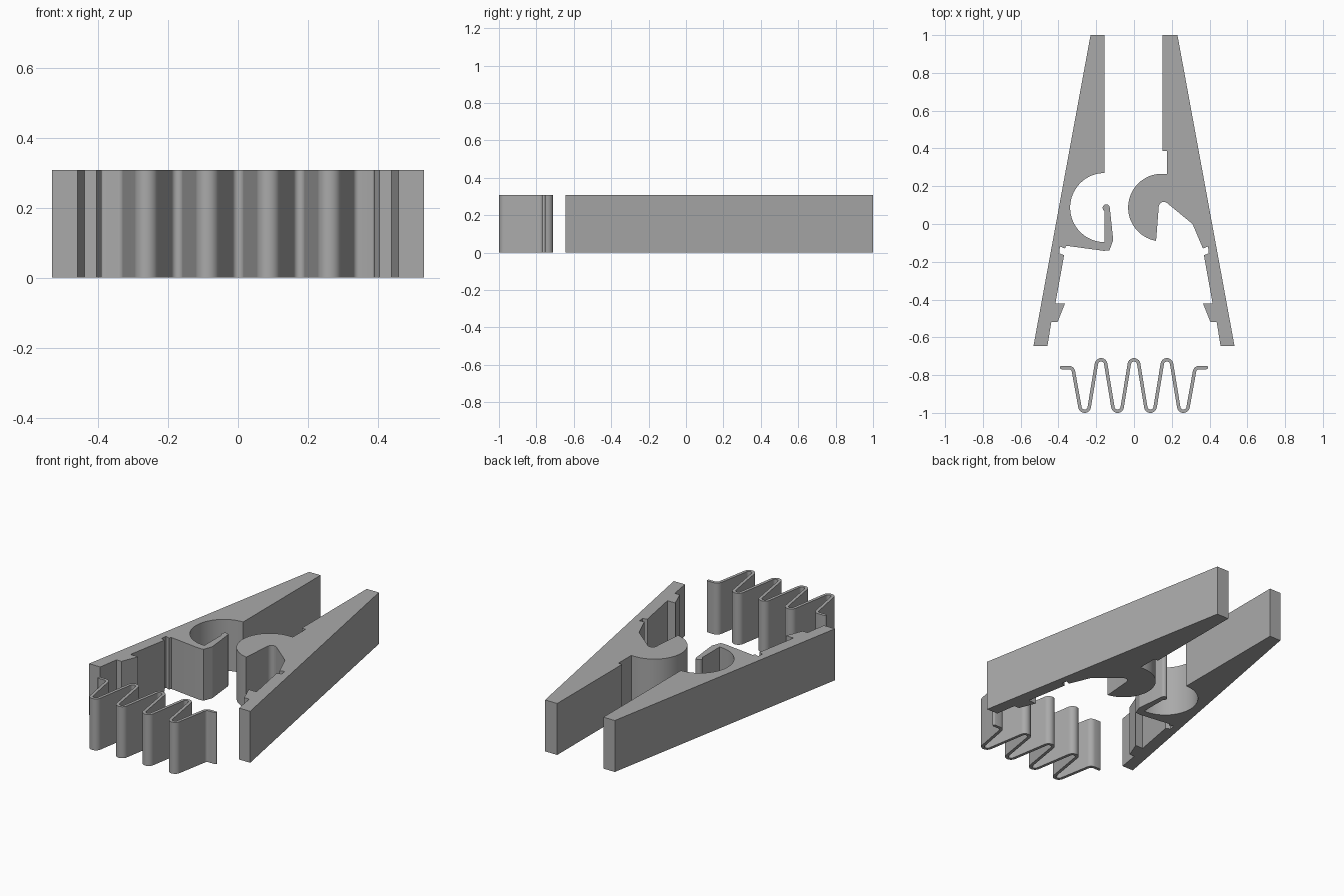
import bpy, bmesh, math
from mathutils import Vector

HEIGHT = 0.307

if "Cube" in bpy.data.objects:
    bpy.data.objects.remove(bpy.data.objects["Cube"], do_unlink=True)

grey = bpy.data.materials.new("grey_plastic")
grey.use_nodes = True
colour = (0.4, 0.4, 0.4, 1)
grey.diffuse_color = colour
grey.node_tree.nodes["Principled BSDF"].inputs["Base Color"].default_value = colour


def arc(cx, cy, r, start, end, steps):
    """Points along an arc, angles in degrees."""
    angles = [math.radians(start + (end - start) * i / steps) for i in range(steps + 1)]
    return [(cx + r * math.cos(a), cy + r * math.sin(a)) for a in angles]


def extrude_profile(name, outline):
    """Turn a closed plan outline into a solid of the common height."""
    bm = bmesh.new()
    face = bm.faces.new([bm.verts.new((x, y, 0)) for x, y in outline])
    top = bmesh.ops.extrude_face_region(bm, geom=[face], use_keep_orig=True)["geom"]
    moved = [v for v in top if isinstance(v, bmesh.types.BMVert)]
    bmesh.ops.translate(bm, verts=moved, vec=(0, 0, HEIGHT))
    bmesh.ops.recalc_face_normals(bm, faces=bm.faces)
    mesh = bpy.data.meshes.new(name)
    bm.to_mesh(mesh)
    bm.free()
    mesh.materials.append(grey)
    obj = bpy.data.objects.new(name, mesh)
    bpy.context.collection.objects.link(obj)
    bpy.ops.object.select_all(action="DESELECT")
    obj.select_set(True)
    bpy.context.view_layer.objects.active = obj
    bpy.ops.object.shade_smooth_by_angle(angle=math.radians(25))
    return obj


def thicken(path, half):
    """Offset a centre line to both sides and round its two ends."""
    pts = [Vector(p) for p in path]
    sides = []
    for i in range(len(pts)):
        t = (pts[min(i + 1, len(pts) - 1)] - pts[max(i - 1, 0)]).normalized()
        sides.append(Vector((-t.y, t.x)) * half)
    upper = [tuple(p + n) for p, n in zip(pts, sides)]
    lower = [tuple(p - n) for p, n in zip(pts, sides)]
    end_cap = arc(*pts[-1], half, 90, -90, 6)[1:-1]
    start_cap = arc(*pts[0], half, 270, 90, 6)[1:-1]
    return upper + end_cap + lower[::-1] + start_cap


# Spring seat notches, handle end and outer edge shared by both halves
handle = [(0.365, -0.13), (0.392, -0.119), (0.396, -0.155), (0.37, -0.165),
          (0.416, -0.42), (0.365, -0.42), (0.405, -0.52), (0.438, -0.52),
          (0.458, -0.645), (0.532, -0.645), (0.23, 1)]

# Half with the round socket and its hooked retaining finger
socket = ([(-0.155, 1)]
          + arc(-0.155, 0.087, 0.183, 90, 270, 40)
          + [(-0.155, 0.068)]
          + arc(-0.147, 0.085, 0.019, 225, 0, 12)
          + [(-0.11, -0.085), (-0.13, -0.14), (-0.16, -0.142), (-0.36, -0.115)]
          + [(-x, y) for x, y in handle])
extrude_profile("socket_half", socket)

# Half with the round pivot and its hooking slot
pivot = ([(0.15, 1), (0.15, 0.387), (0.175, 0.387), (0.175, 0.266)]
         + arc(0.148, 0.087, 0.179, 90, 260, 40)
         + arc(0.158, 0.09, 0.027, 175, 50, 10)
         + [(0.31, 0)] + handle)
extrude_profile("pivot_half", pivot)

# Zigzag spring: rounded bends joined by straight, slightly sloping legs
bend, lean, pitch = 0.025, 9.4, 0.0872
path = [(-0.383, -0.76)] + arc(-0.345, -0.76 - bend, bend, 90, lean, 8)
for i in range(-3, 4):
    if i % 2:
        path += arc(i * pitch, -0.991 + bend, bend, 180 + lean, 360 - lean, 14)
    else:
        path += arc(i * pitch, -0.719 - bend, bend, 180 - lean, lean, 14)
path += arc(0.345, -0.76 - bend, bend, 180 - lean, 90, 8) + [(0.383, -0.76)]
extrude_profile("zigzag_spring", thicken(path, 0.009))
